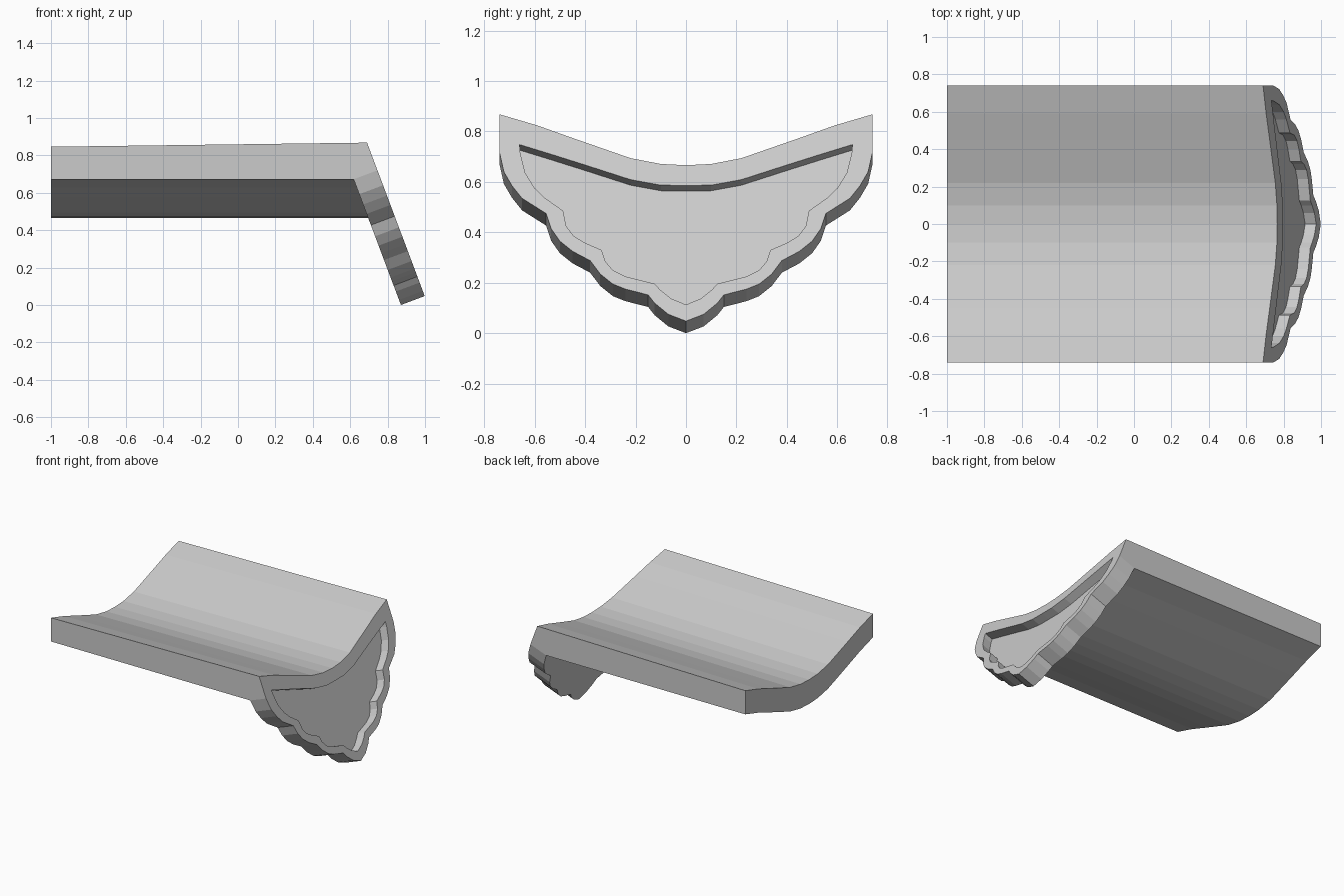
import bpy, bmesh
from mathutils import Vector

if "Cube" in bpy.data.objects:
    bpy.data.objects.remove(bpy.data.objects["Cube"])

# Half profiles (y, z) seen from the drip end, from the centre outwards
top = [(0, .666), (.1, .671), (.22, .694), (.45, .774), (.59, .824), (.74, .868)]
scallop = [(.74, .72), (.722, .64), (.69, .585), (.65, .535), (.555, .475),
           (.535, .415), (.50, .365), (.45, .325), (.38, .288),
           (.34, .235), (.29, .195), (.24, .175), (.15, .152),
           (.125, .12), (.07, .075), (0, .048)]
recess_top = [(0, .586), (.1, .587), (.22, .609), (.4, .667), (.53, .708), (.66, .748)]
recess_low = [(.657, .715), (.637, .635), (.60, .575), (.56, .537), (.487, .485),
              (.475, .425), (.445, .385), (.40, .358), (.335, .33),
              (.32, .285), (.29, .25), (.24, .225), (.125, .196),
              (.10, .17), (.06, .138), (0, .113)]

SLOPE = 0.376                                   # lean of the drip plate
NORMAL = Vector((1, 0, SLOPE)).normalized()
PLATE, DEPTH = 0.136, 0.063


def on_face(y, z):
    """Point on the leaning front plane of the plate."""
    return Vector((0.69 + (0.868 - z) * SLOPE, y, z))


def loop(half):
    """Closed symmetric outline from a half running top centre to bottom centre."""
    return half + [(-y, z) for y, z in half[-2:0:-1]]


def curve(half):
    """Open symmetric curve from -y to +y."""
    return [(-y, z) for y, z in half[:0:-1]] + half


bm = bmesh.new()


def verts(points):
    return [bm.verts.new(p) for p in points]


def bridge(a, b, closed=False):
    n = len(a)
    for i in range(n if closed else n - 1):
        j = (i + 1) % n
        bm.faces.new((a[i], a[j], b[j], b[i]))


# Drip plate front: rim, recess walls and recess floor
outer = verts([on_face(*p) for p in loop(top + scallop)])
inner_pts = [on_face(*p) for p in loop(recess_top + recess_low)]
inner = verts(inner_pts)
floor = verts([p - NORMAL * DEPTH for p in inner_pts])
bridge(outer, inner, True)
bridge(inner, floor, True)
bm.faces.new(floor)

# Scalloped edge of the plate
n_top = len(top)
front_edge = outer[n_top:len(outer) - n_top + 1]
back_edge = verts([v.co - NORMAL * PLATE for v in front_edge])
bridge(front_edge, back_edge)

# Curved channel: top surface runs into the top edge of the plate
front_top = outer[-(n_top - 1):] + outer[:n_top]
rear_top = verts([(-1, y, z - .022) for y, z in curve(top)])
bridge(rear_top, front_top)

# Channel underside stops at the back of the plate
z_end = back_edge[0].co.z
low_half = [(y, .466 + (z - .666) * (z_end - .466) / .202) for y, z in top]
rear_low = verts([(-1, y, z) for y, z in curve(low_half)])
shift = NORMAL * PLATE
mid = [on_face(y, z + shift.z) - shift for y, z in curve(low_half)]
plate_low = [back_edge[-1]] + verts(mid[1:-1]) + [back_edge[0]]
bridge(rear_low, plate_low)
bridge(rear_low, rear_top)

# Plate back below the channel, and the two straight sides
bm.faces.new(back_edge + plate_low[1:-1])
for i, fe in ((0, front_edge[-1]), (-1, front_edge[0])):
    bm.faces.new((rear_low[i], rear_top[i], front_top[i], fe, plate_low[i]))

bmesh.ops.recalc_face_normals(bm, faces=bm.faces)
mesh = bpy.data.meshes.new("drip_roof_tile")
bm.to_mesh(mesh)
bm.free()
tile = bpy.data.objects.new("drip_roof_tile", mesh)
bpy.context.collection.objects.link(tile)
